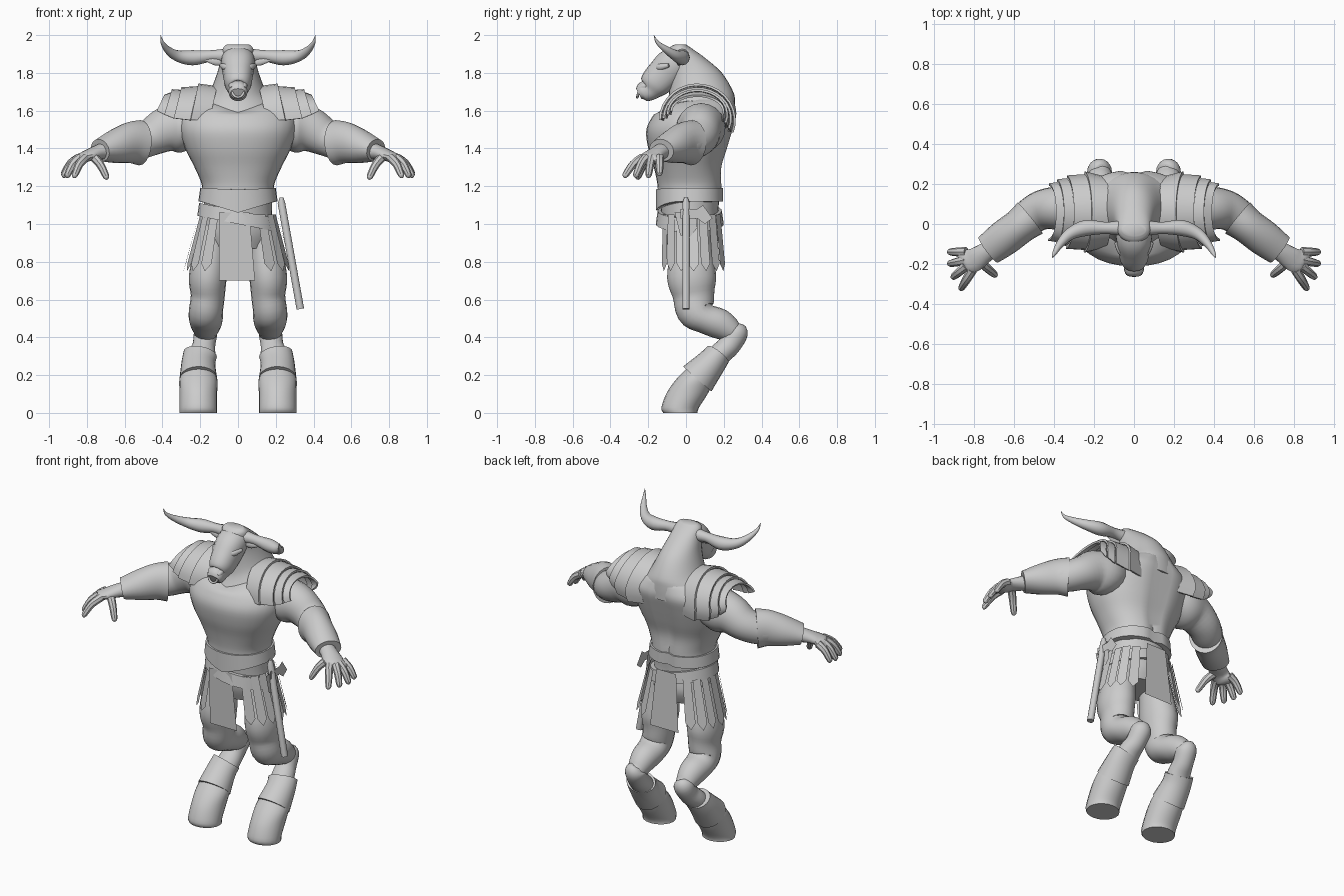
import bpy, bmesh, math
from mathutils import Vector

cube = bpy.data.objects.get("Cube")
if cube:
    bpy.data.objects.remove(cube)

grey = bpy.data.materials.new("plain grey")
grey.use_nodes = True
grey.diffuse_color = (.6, .6, .6, 1)
grey.node_tree.nodes["Principled BSDF"].inputs["Base Color"].default_value = grey.diffuse_color

X, Y, Z = Vector((1, 0, 0)), Vector((0, 1, 0)), Vector((0, 0, 1))


def finish(name, bm, mirror=False, angle=40):
    """Turn a bmesh into a shaded object, optionally copied to the other side."""
    bmesh.ops.recalc_face_normals(bm, faces=bm.faces)
    mesh = bpy.data.meshes.new(name)
    bm.to_mesh(mesh)
    bm.free()
    mesh.materials.append(grey)
    mesh.shade_smooth()
    mesh.set_sharp_from_angle(angle=math.radians(angle))
    obj = bpy.data.objects.new(name, mesh)
    bpy.context.collection.objects.link(obj)
    if mirror:
        modifier = obj.modifiers.new("other_side", "MIRROR")
        modifier.use_mirror_merge = False
    return obj


def spline(rows, steps):
    """Pass a smooth curve through rows of numbers."""
    out = []
    last = len(rows) - 1
    for i in range(last):
        before, start, end, after = rows[max(i - 1, 0)], rows[i], rows[i + 1], rows[min(i + 2, last)]
        for k in range(steps):
            t = k / steps
            out.append([b + t / 2 * (c - a + t * (2 * a - 5 * b + 4 * c - d + t * (3 * (b - c) + d - a)))
                        for a, b, c, d in zip(before, start, end, after)])
    return out + [list(rows[last])]


def loft(name, rows, hint=X, axis=None, sides=20, steps=4, box=1, mirror=False, tweak=None):
    """Skin ellipses (x, y, z, radius along hint, other radius if different) along a path."""
    rows = spline([(*row, row[3])[:5] for row in rows], steps)
    points = [Vector(row[:3]) for row in rows]
    bm = bmesh.new()
    rings = []
    for i, (*_, wide, deep) in enumerate(rows):
        tangent = axis or points[min(i + 1, len(points) - 1)] - points[max(i - 1, 0)]
        tangent = tangent.normalized()
        across = (hint - tangent * hint.dot(tangent)).normalized()
        along = tangent.cross(across)
        ring = []
        for k in range(sides):
            angle = math.tau * k / sides
            c, s = math.cos(angle), math.sin(angle)
            c, s = math.copysign(abs(c) ** box, c), math.copysign(abs(s) ** box, s)
            co = points[i] + across * c * wide + along * s * deep
            if tweak:
                tweak(co)
            ring.append(bm.verts.new(co))
        rings.append(ring)
    for low, high in zip(rings, rings[1:]):
        for k in range(sides):
            following = (k + 1) % sides
            bm.faces.new((low[k], low[following], high[following], high[k]))
    bm.faces.new(rings[0])
    bm.faces.new(rings[-1])
    return finish(name, bm, mirror)


def trunk(name, rows, axis=Z, sides=32, **options):
    """Centred loft of level sections (y, z, half width, half depth)."""
    return loft(name, [(0, *row) for row in rows], axis=axis, sides=sides, **options)


def plate(name, outline, thick, mirror=False):
    """Flat panel with a given outline and thickness."""
    bm = bmesh.new()
    face = bm.faces.new([bm.verts.new(p) for p in outline])
    bmesh.ops.solidify(bm, geom=[face], thickness=thick)
    return finish(name, bm, mirror, angle=20)


# Cuirass with spine groove, scooped neckline and pointed lower hem
def shape_cuirass(co):
    middle = max(0, 1 - abs(co.x) / .2)
    if co.y > .05 and abs(co.x) < .04:
        co.y -= .02
    if co.y < 0 and co.z < 1.2:
        co.z -= .06 * middle * min(1, (1.2 - co.z) / .08)
    if co.y < .07 and co.z > 1.58:
        co.z -= .8 * (co.z - 1.58) * middle


trunk("cuirass", [(.02, 1.12, .2, .17), (.02, 1.2, .19, .17), (.01, 1.3, .23, .18), (.01, 1.4, .28, .21),
                  (.02, 1.5, .31, .23), (.05, 1.58, .3, .22), (.07, 1.64, .22, .19), (.08, 1.67, .16, .17)],
      box=.9, tweak=shape_cuirass)
trunk("waist_band", [(.02, 1.12, .21, .18), (.02, 1.19, .2, .18)], steps=1, box=.9, tweak=shape_cuirass)

# Neck and head
trunk("neck", [(.06, 1.56, .25, .2), (.08, 1.64, .2, .18), (.08, 1.7, .15, .17), (.05, 1.8, .11, .14),
               (0, 1.88, .09, .1), (-.03, 1.93, .08, .06), (-.03, 1.95, .06, .03)])
trunk("head", [(.02, 1.89, .08, .06), (-.06, 1.85, .09, .09), (-.12, 1.79, .08, .09), (-.17, 1.74, .07, .08),
               (-.2, 1.71, .05, .06), (-.23, 1.7, .05, .05), (-.25, 1.69, .04, .03)],
      axis=None, sides=20, box=.9)
loft("brow", [(.02, -.16, 1.83, .01), (.06, -.14, 1.83, .02), (.09, -.09, 1.84, .01)], sides=10, mirror=True)
loft("nostril", [(.03, -.25, 1.72, .01), (.03, -.22, 1.73, .02), (.03, -.19, 1.74, .01)], sides=10, mirror=True)
loft("ear", [(.07, -.03, 1.85, .01), (.12, -.04, 1.86, .02, .01), (.18, -.04, 1.87, .003)],
     hint=Z, sides=10, mirror=True)
loft("horn", [(.06, -.02, 1.89, .04), (.14, -.02, 1.89, .03), (.24, -.02, 1.88, .04), (.32, -.05, 1.89, .03),
              (.37, -.1, 1.92, .02), (.4, -.15, 1.96, .01), (.41, -.17, 2, .001)], hint=Z, sides=12, mirror=True)
bpy.ops.mesh.primitive_torus_add(location=(0, -.25, 1.7), rotation=(1.3, 0, 0), major_radius=.03,
                                 minor_radius=.007, major_segments=20, minor_segments=8)
nose_ring = bpy.context.object
nose_ring.name = "nose_ring"
nose_ring.data.materials.append(grey)
nose_ring.data.shade_smooth()

# Layered shoulder bands between arched edges: x, base height, rise, depth
edges = [(.11, 1.55, .18, .18), (.21, 1.55, .18, .19), (.3, 1.56, .15, .17), (.35, 1.58, .12, .15),
         (.39, 1.6, .07, .13)]
for inner, outer in zip(edges, edges[1:]):
    bm = bmesh.new()
    arches = []
    for (x, base, rise, depth), lift in ((inner, 0), (outer, .014)):
        arch = []
        for k in range(17):
            angle = math.radians(200) * k / 16
            s, c = math.sin(angle), math.cos(angle)
            arch.append(bm.verts.new((x + .04 * (1 - abs(s)), .06 - (depth + lift) * c, base + (rise + lift) * s)))
        arches.append(arch)
    low, high = arches
    for k in range(16):
        bm.faces.new((low[k], low[k + 1], high[k + 1], high[k]))
    bmesh.ops.recalc_face_normals(bm, faces=bm.faces)
    bmesh.ops.solidify(bm, geom=bm.faces[:], thickness=.012)
    finish("shoulder_band", bm, mirror=True)

# Arms, bracers and hands
loft("upper_arm", [(.22, .06, 1.51, .1, .12), (.3, .08, 1.51, .13), (.38, .08, 1.5, .12, .11),
                   (.46, .07, 1.46, .1), (.53, .03, 1.43, .09), (.6, -.03, 1.42, .08)], hint=Z, mirror=True)
loft("bracer", [(.52, .03, 1.43, .12, .1), (.57, -.01, 1.43, .11, .09), (.65, -.07, 1.41, .09),
                (.73, -.13, 1.39, .06, .08)], hint=Z, mirror=True)
loft("palm", [(.69, -.11, 1.39, .05), (.74, -.14, 1.38, .04, .05), (.8, -.18, 1.36, .03, .06),
              (.84, -.19, 1.34, .03, .06), (.86, -.2, 1.33, .01, .05)], hint=Z, sides=14, mirror=True)
fingers = {"little": ((.84, -.14, 1.35), (.93, -.14, 1.26)), "ring": ((.84, -.18, 1.35), (.93, -.2, 1.25)),
           "middle": ((.84, -.21, 1.35), (.91, -.27, 1.25)), "index": ((.81, -.23, 1.35), (.87, -.33, 1.25)),
           "thumb": ((.77, -.19, 1.36), (.69, -.26, 1.24))}
for label, (knuckle, tip) in fingers.items():
    knuckle, tip = Vector(knuckle), Vector(tip)
    bend = knuckle.lerp(tip, .5) + Z * .016
    loft(label + "_finger", [(*knuckle, .025), (*bend, .022), (*knuckle.lerp(tip, .9), .017), (*tip, .007)],
         hint=Y, sides=8, steps=3, mirror=True)

# Hips and crooked hind legs
trunk("hips", [(.02, 1.16, .18, .16), (.02, 1.05, .18, .15), (.03, .95, .19, .15), (.03, .87, .16, .12)])
loft("thigh", [(.12, .03, .98, .08, .1), (.14, .03, .87, .09, .11), (.16, .03, .72, .1, .13),
               (.16, .04, .62, .09, .11), (.17, .05, .54, .09, .1), (.17, .1, .5, .09, .08),
               (.17, .18, .47, .08), (.17, .25, .43, .06), (.17, .29, .42, .04)], mirror=True)
loft("hock", [(.16, .27, .46, .03), (.17, .27, .43, .06), (.18, .23, .36, .06), (.19, .18, .31, .07, .06),
              (.2, .11, .23, .07)], mirror=True)
loft("greave", [(.2, .17, .31, .09, .07), (.21, .13, .26, .09, .08), (.21, .06, .18, .1)], mirror=True)
loft("hoof", [(.21, -.03, 0, .1, .09), (.21, -.03, .03, .1), (.21, .01, .11, .1, .11), (.21, .05, .18, .1),
              (.21, .09, .24, .08)], axis=Z, mirror=True)


# Skirt of pointed strips
def skirt(angle, z, out):
    flare = (1.06 - z) / .3
    s, c = math.sin(angle), math.cos(angle)
    s, c = abs(s) ** .9, math.copysign(abs(c) ** .9, c)
    return s * (.2 + .08 * flare + out), .03 + .01 * flare - c * (.17 + .02 * flare + out), z


half = math.radians(7.5)
for i in range(7):
    angle = math.radians(36 + 18 * i)
    left, right = angle - half, angle + half
    out = .006 * (i % 2)
    plate("skirt_strip", [skirt(left, 1.05, out), skirt(left, .79, out), skirt(angle, .75, out),
                          skirt(right, .79, out), skirt(right, 1.05, out)], .014, mirror=True)
plate("front_tabard", [(-.1, -.15, 1.06), (.06, -.15, 1.06), (.09, -.14, .7), (-.1, -.14, .7)], .014)
plate("back_tabard", [(-.1, .22, .72), (.1, .22, .72), (.07, .2, 1.08), (-.07, .2, 1.08)], .014)
trunk("slanted_belt", [(.02, 1, .22, .18), (.02, 1.07, .21, .17)], axis=Vector((.2, 0, 1)), steps=1)

# Axe hung on the left hip
loft("axe_handle", [(.23, 0, 1.14, .01), (.23, 0, 1.11, .02), (.33, 0, .55, .02)], sides=10, steps=1)
blade = [(-.03, 1.08), (.06, 1.08), (.09, 1.1), (.14, 1.03), (.1, 1), (.06, 1.03), (-.03, 1.03)]
plate("axe_head", [(.25, y, z) for y, z in blade], .025)
pouch = [(-.06, 1.06), (.05, 1.06), (.06, .98), (.02, .93), (-.03, .94)]
plate("axe_holster", [(.24, y, z) for y, z in pouch], .02)
